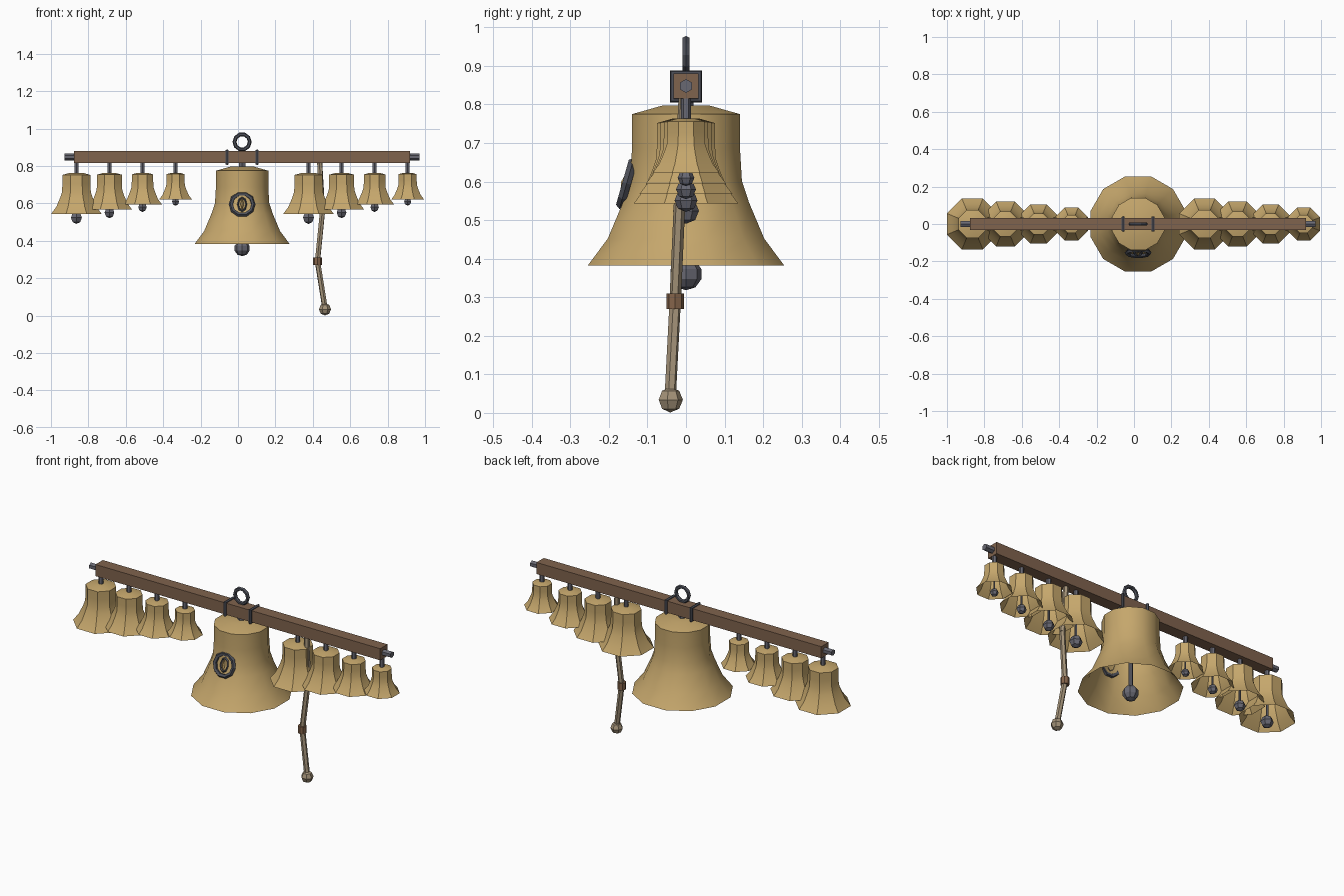
import bpy, bmesh, math
from mathutils import Vector, Matrix

if "Cube" in bpy.data.objects:
    bpy.data.objects.remove(bpy.data.objects["Cube"])

CX = 0.022   # centre of the beam and of the large bell


def material(name, rgb):
    m = bpy.data.materials.new(name)
    m.diffuse_color = (*rgb, 1)
    m.use_nodes = True
    m.node_tree.nodes["Principled BSDF"].inputs["Base Color"].default_value = m.diffuse_color
    return m


BRONZE = material("bronze", (0.56, 0.385, 0.15))
WOOD = material("brown wood", (0.215, 0.125, 0.075))
IRON = material("dark iron", (0.075, 0.08, 0.1))
STEEL = material("grey steel", (0.14, 0.14, 0.17))
ROPE = material("rope", (0.37, 0.29, 0.19))
KNOT = material("knot brown", (0.24, 0.13, 0.07))


def finish(name, bm, mat, smooth=None, fix=True):
    if fix:
        bmesh.ops.recalc_face_normals(bm, faces=bm.faces)
    me = bpy.data.meshes.new(name)
    bm.to_mesh(me)
    bm.free()
    me.materials.append(mat)
    ob = bpy.data.objects.new(name, me)
    bpy.context.collection.objects.link(ob)
    if smooth:
        bpy.ops.object.select_all(action='DESELECT')
        ob.select_set(True)
        bpy.context.view_layer.objects.active = ob
        bpy.ops.object.shade_smooth_by_angle(angle=math.radians(smooth))
    return ob


def box(name, centre, size, mat):
    bm = bmesh.new()
    bmesh.ops.create_cube(bm, size=1, matrix=Matrix.Translation(centre) @ Matrix.Diagonal((*size, 1)))
    return finish(name, bm, mat)


def rod(name, a, b, r, mat, sides=6, r2=None):
    a, b = Vector(a), Vector(b)
    turn = (b - a).to_track_quat('Z', 'Y').to_matrix().to_4x4()
    bm = bmesh.new()
    bmesh.ops.create_cone(bm, cap_ends=True, segments=sides, radius1=r, radius2=r if r2 is None else r2,
                          depth=(b - a).length, matrix=Matrix.Translation((a + b) / 2) @ turn)
    return finish(name, bm, mat)


def ball(name, c, r, mat, segs=6, rings=4):
    bm = bmesh.new()
    bmesh.ops.create_uvsphere(bm, u_segments=segs, v_segments=rings, radius=r,
                              matrix=Matrix.Translation(c))
    return finish(name, bm, mat)


def ring(name, matrix, R, r, mat, n=10, m=5, squash=1.0, start=0.0):
    """Torus in the local XY plane."""
    bm = bmesh.new()
    rows = []
    for i in range(n):
        a = start + math.tau * i / n
        rows.append([bm.verts.new(matrix @ Vector(((R + r * math.cos(t)) * math.cos(a) * squash,
                                                   (R + r * math.cos(t)) * math.sin(a),
                                                   r * math.sin(t))))
                     for t in (math.tau * j / m for j in range(m))])
    for i in range(n):
        p, q = rows[i], rows[(i + 1) % n]
        for j in range(m):
            k = (j + 1) % m
            bm.faces.new((p[j], q[j], q[k], p[k]))
    return finish(name, bm, mat)


# bell outline: (half width across flats, height below the crown) of the large bell
PROFILE = [(0.062, 0), (0.14, 0.022), (0.14, 0.11), (0.145, 0.195),
           (0.163, 0.25), (0.203, 0.345), (0.255, 0.415)]


def bell(name, x, top, s, sides):
    bm = bmesh.new()
    grow = s / math.cos(math.pi / sides)
    rows = []
    for r, d in PROFILE:
        rows.append([bm.verts.new((x + r * grow * math.cos(a), r * grow * math.sin(a), top - d * s))
                     for a in (math.tau * (i + 0.5) / sides for i in range(sides))])
    bm.faces.new(rows[0])
    for p, q in zip(rows, rows[1:]):
        for i in range(sides):
            k = (i + 1) % sides
            bm.faces.new((q[i], q[k], p[k], p[i]))
    finish(name, bm, BRONZE, 35, fix=False)


# beam, end pins, square clamps and hanging ring
box("beam", (CX, 0, 0.848), (1.795, 0.066, 0.066), WOOD)
for side, s in (("left", -1), ("right", 1)):
    rod(side + "_end_pin", (CX + s * 0.88, 0, 0.848), (CX + s * 0.949, 0, 0.848), 0.018, STEEL)
    ring(side + "_clamp", Matrix.Translation((CX + s * 0.08, 0, 0.847)) @ Matrix.Rotation(math.pi / 2, 4, 'Y'),
         0.05, 0.009, IRON, 4, 6, start=math.pi / 4)
ring("hanging_ring", Matrix.Translation((CX, 0, 0.929)) @ Matrix.Rotation(math.pi / 2, 4, 'X'),
     0.041, 0.0105, IRON, 10, 6)

# large bell with clapper
bell("large_bell", CX, 0.797, 1, 12)
rod("large_bell_hanger", (CX, 0, 0.79), (CX, 0, 0.82), 0.02, STEEL)
rod("large_clapper_rod", (CX, 0, 0.36), (CX, 0, 0.79), 0.011, STEEL)
ball("large_clapper", (CX, 0, 0.36), 0.042, STEEL, 8, 5)

# small bells, shrinking from left to right in each group of four
for side, x0 in (("left", -0.864), ("right", 0.377)):
    for i in range(4):
        x, s = x0 + 0.1767 * i, (0.533, 0.473, 0.409, 0.343)[i]
        n = f"{side}_bell_{i + 1}"
        low = 0.764 - 0.415 * s
        bell(n, x, 0.764, s, 8)
        rod(n + "_hanger", (x, 0, 0.755), (x, 0, 0.82), 0.0125, STEEL)
        rod(n + "_clapper_rod", (x, 0, low), (x, 0, 0.76), 0.012 * s, STEEL)
        ball(n + "_clapper", (x, 0, low - 0.035 * s), 0.063 * s, STEEL)

# round eye emblem on the front of the large bell
E = Matrix.Translation((CX, -0.154, 0.595)) @ Matrix.Rotation(math.radians(90 - 16), 4, 'X')
ring("emblem_ring", E, 0.06, 0.012, IRON, 10, 5)
ring("emblem_eye", E, 0.036, 0.007, IRON, 8, 4, squash=0.62)
rod("emblem_pupil_top", E @ Vector((0, 0, 0.006)), E @ Vector((0, 0.036, 0.006)), 0.009, BRONZE, 4, 0.001)
rod("emblem_pupil_bottom", E @ Vector((0, 0, 0.006)), E @ Vector((0, -0.036, 0.006)), 0.009, BRONZE, 4, 0.001)

# pull rope with knot and end ball
PATH = [(0.436, -0.004, 0.83), (0.452, -0.016, 0.56), (0.425, -0.028, 0.29), (0.465, -0.041, 0.04)]
for i in range(3):
    rod(f"rope_part_{i + 1}", PATH[i], PATH[i + 1], 0.015, ROPE)
rod("rope_knot", (0.425, -0.028, 0.27), (0.425, -0.028, 0.31), 0.023, KNOT, 8)
ball("rope_end", (0.465, -0.041, 0.034), 0.033, ROPE, 7, 4)
